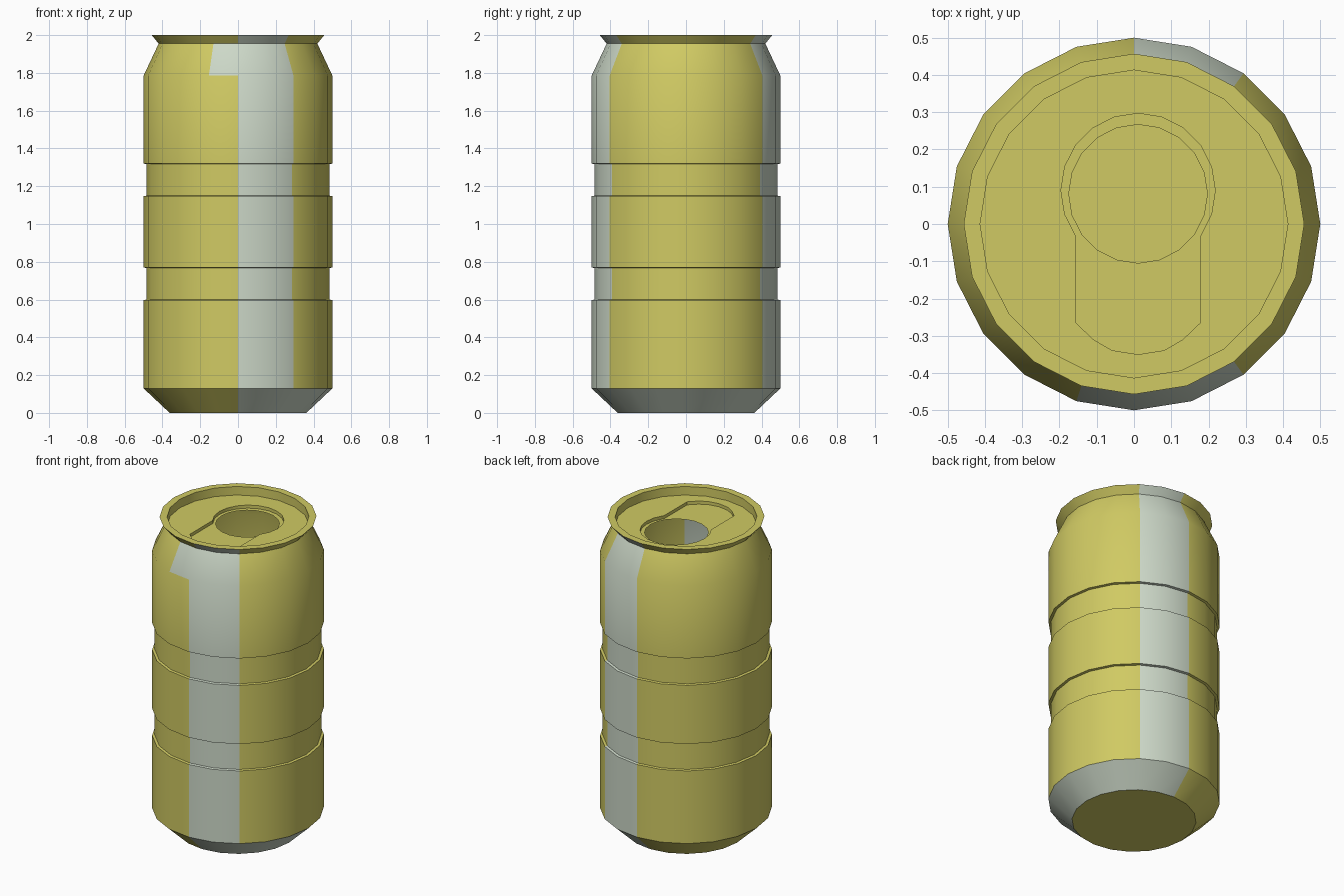
import bpy, bmesh, math
from mathutils import Vector

if "Cube" in bpy.data.objects:
    bpy.data.objects.remove(bpy.data.objects["Cube"])

SIDES = 20
LID_Z, PANEL_Z = 1.945, 1.925


def material(name, rgb):
    m = bpy.data.materials.new(name)
    m.diffuse_color = (*rgb, 1)
    m.use_nodes = True
    m.node_tree.nodes["Principled BSDF"].inputs["Base Color"].default_value = m.diffuse_color
    return m


yellow = material("yellow", (0.63, 0.59, 0.125))
silver = material("pale_grey", (0.61, 0.69, 0.58))


def finish(name, bm):
    me = bpy.data.meshes.new(name)
    bm.to_mesh(me)
    bm.free()
    me.materials.append(yellow)
    me.materials.append(silver)
    ob = bpy.data.objects.new(name, me)
    bpy.context.collection.objects.link(ob)
    bpy.ops.object.select_all(action='DESELECT')
    ob.select_set(True)
    bpy.context.view_layer.objects.active = ob
    bpy.ops.object.shade_smooth_by_angle(angle=math.radians(30))
    return ob


def circle(cx, cy, r, n=SIDES):
    return [(cx + r * math.cos(2 * math.pi * i / n),
             cy + r * math.sin(2 * math.pi * i / n)) for i in range(n)]


def ring(bm, pts, z):
    return [bm.verts.new((x, y, z)) for x, y in pts]


def bridge(bm, a, b):
    n = len(a)
    return [bm.faces.new((a[i], a[(i + 1) % n], b[(i + 1) % n], b[i])) for i in range(n)]


def fill(bm, *loops):
    # flat upward sheet between an outer loop and the loop inside it
    edges = []
    for lp in loops:
        for i in range(len(lp)):
            pair = (lp[i], lp[(i + 1) % len(lp)])
            edges.append(bm.edges.get(pair) or bm.edges.new(pair))
    res = bmesh.ops.triangle_fill(bm, use_beauty=True, edges=edges, normal=Vector((0, 0, 1)))
    for f in res["geom"]:
        if isinstance(f, bmesh.types.BMFace):
            f.normal_update()
            if f.normal.z < 0:
                f.normal_flip()


# can body: turned profile with two grooves, neck and flared rim
profile = [(0.362, 0), (0.5, 0.13),
           (0.5, 0.597), (0.485, 0.6), (0.485, 0.767), (0.5, 0.77),
           (0.5, 1.147), (0.485, 1.15), (0.485, 1.317), (0.5, 1.32),
           (0.5, 1.785), (0.42, 1.955), (0.457, 2.0), (0.413, 2.0), (0.413, LID_Z)]
bm = bmesh.new()
rings = [ring(bm, circle(0, 0, r), z) for r, z in profile]
bm.faces.new(rings[0][::-1])
for k in range(len(rings) - 1):
    for f in bridge(bm, rings[k], rings[k + 1]):
        c = f.calc_center_median()
        ang = abs(math.degrees(math.atan2(c.y, c.x)))
        stripe = 54 < ang < 90 and k < 12
        base = k == 0 and c.x > 0
        neck_patch = k == 10 and c.y < 0 and 90 < ang < 108
        f.material_index = 1 if stripe or base or neck_patch else 0
finish("can_body", bm)

# lid with a sunken keyhole panel and an open drinking hole
cx, cy, r = 0.011, 0.09, 0.207
keyhole = []
for i in range(15):
    t = math.radians(-36 + 18 * i)
    keyhole.append((cx + r * math.cos(t), cy + r * math.sin(t)))
half = [(0.167, -0.265), (0.12, -0.31), (0.07, -0.339)]
keyhole += [(cx - x, y) for x, y in half] + [(cx, -0.35)]
keyhole += [(cx + x, y) for x, y in reversed(half)]
bm = bmesh.new()
outer = ring(bm, circle(0, 0, 0.413), LID_Z)
upper = ring(bm, keyhole, LID_Z)
lower = ring(bm, keyhole, PANEL_Z)
hole = ring(bm, circle(cx, 0.081, 0.186), PANEL_Z)
fill(bm, outer, upper)
bridge(bm, upper, lower)
fill(bm, lower, hole)
finish("lid", bm)
